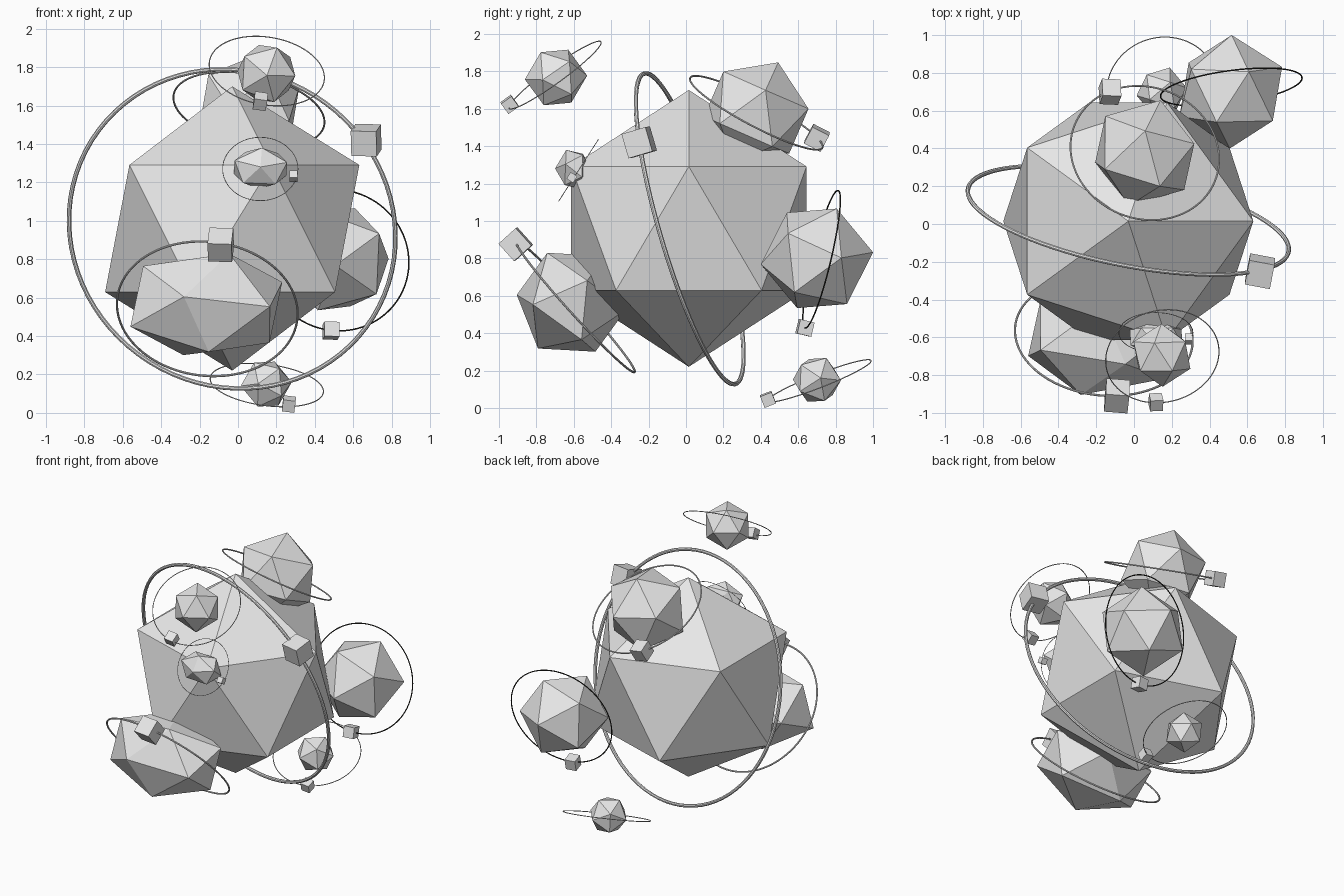
import bpy, bmesh
from mathutils import Matrix, Vector

if "Cube" in bpy.data.objects:
    bpy.data.objects.remove(bpy.data.objects["Cube"])


def material(name, rgb):
    m = bpy.data.materials.new(name)
    m.diffuse_color = (*rgb, 1)
    m.use_nodes = True
    m.node_tree.nodes["Principled BSDF"].inputs["Base Color"].default_value = m.diffuse_color
    return m


GREY = material("stone_grey", (0.8, 0.8, 0.8))
DARK = material("dark_wire", (0.03, 0.03, 0.025))


def finish(bm, name, mat):
    me = bpy.data.meshes.new(name)
    bm.to_mesh(me)
    bm.free()
    me.materials.append(mat)
    ob = bpy.data.objects.new(name, me)
    bpy.context.collection.objects.link(ob)
    return ob


def rock(name, centre, radius, pole=(0, 0, 1), side=(1, 0, 0), scale=(1, 1, 1)):
    """Twenty-sided body with one corner along pole and a neighbour towards side."""
    z = Vector(pole).normalized()
    x = Vector(side)
    x = (x - z * x.dot(z)).normalized()
    turn = Matrix((x, z.cross(x), z)).transposed().to_4x4()
    bm = bmesh.new()
    bmesh.ops.create_icosphere(
        bm, subdivisions=1, radius=radius,
        matrix=Matrix.Translation(centre) @ Matrix.Diagonal((*scale, 1)) @ turn)
    finish(bm, name, GREY)


def ring(name, centre, normal, radius, tube, mat):
    """Thin orbit ring swept around its normal."""
    bpy.ops.mesh.primitive_torus_add(
        major_segments=80, minor_segments=8, major_radius=radius,
        minor_radius=tube, location=centre)
    ob = bpy.context.object
    ob.rotation_euler = Vector((0, 0, 1)).rotation_difference(Vector(normal)).to_euler()
    ob.name = name
    ob.data.materials.append(mat)
    bpy.ops.object.shade_smooth_by_angle()


def block(name, centre, normal, size):
    """Cube riding on a ring, tilted with the ring plane."""
    n = Vector(normal).normalized()
    k = max(range(3), key=lambda i: abs(n[i]))
    axis = Vector([(1 if n[i] > 0 else -1) if i == k else 0 for i in range(3)])
    turn = axis.rotation_difference(n).to_matrix().to_4x4()
    bm = bmesh.new()
    bmesh.ops.create_cube(bm, size=size, matrix=Matrix.Translation(centre) @ turn)
    finish(bm, name, GREY)


def system(name, body, orbit, cube, mat=GREY):
    rock(name + "_rock", *body)
    ring(name + "_ring", *orbit, mat)
    block(name + "_cube", cube[0], orbit[1], cube[1])


# Large central rock
system("main",
       ((-0.03, 0.015, 0.96), 0.74),
       ((-0.03, 0.02, 0.958), (0.185, 0.943, 0.277), 0.865, 0.012),
       ((0.667, -0.25, 1.42), 0.135))

# Upper front rock
system("upper_front",
       ((0.148, -0.695, 1.767), 0.167, (0.003, -0.167, -0.01), (0.04, -0.075, -0.15)),
       ((0.15, -0.70, 1.78), (0.14, -0.58, 0.80), 0.303, 0.003),
       ((0.116, -0.943, 1.623), 0.068))

# Upper back rock
system("upper_back",
       ((0.057, 0.376, 1.58), 0.292, (0.085, 0.283, 0.02), (0, 0.11, 0.27)),
       ((0.057, 0.376, 1.578), (0.18, 0.46, 0.87), 0.40, 0.005),
       ((-0.127, 0.70, 1.444), 0.10))

# Right back rock with the dark ring
system("right_back",
       ((0.512, 0.70, 0.80), 0.302, (0.005, 0.3, 0.032), (0.27, 0.136, 0.003)),
       ((0.515, 0.725, 0.795), (0.13, -0.96, 0.23), 0.378, 0.004),
       ((0.484, 0.636, 0.428), 0.078), DARK)

# Small stretched front rock
system("small_front",
       ((0.117, -0.60, 1.275), 0.115, (0, -1, 0.05), (0.05, -0.45, 1), (1.4, 0.87, 1)),
       ((0.116, -0.575, 1.27), (0, -0.84, 0.54), 0.196, 0.002),
       ((0.29, -0.61, 1.232), 0.042))

# Wide lower front rock
system("lower_front",
       ((-0.165, -0.613, 0.565), 0.305, (-0.08, -0.294, 0.04), (0.08, -0.13, 0.262),
        (1.47, 1, 1)),
       ((-0.16, -0.592, 0.542), (0.08, 0.74, 0.67), 0.472, 0.006),
       ((-0.09, -0.91, 0.875), 0.125))

# Small rock low at the back
system("lower_back",
       ((0.147, 0.70, 0.15), 0.135, (0.133, 0.02, 0.01), (0.06, 0.05, 0.11)),
       ((0.15, 0.713, 0.145), (0.12, -0.36, 0.92), 0.297, 0.003),
       ((0.265, 0.438, 0.046), 0.065))
